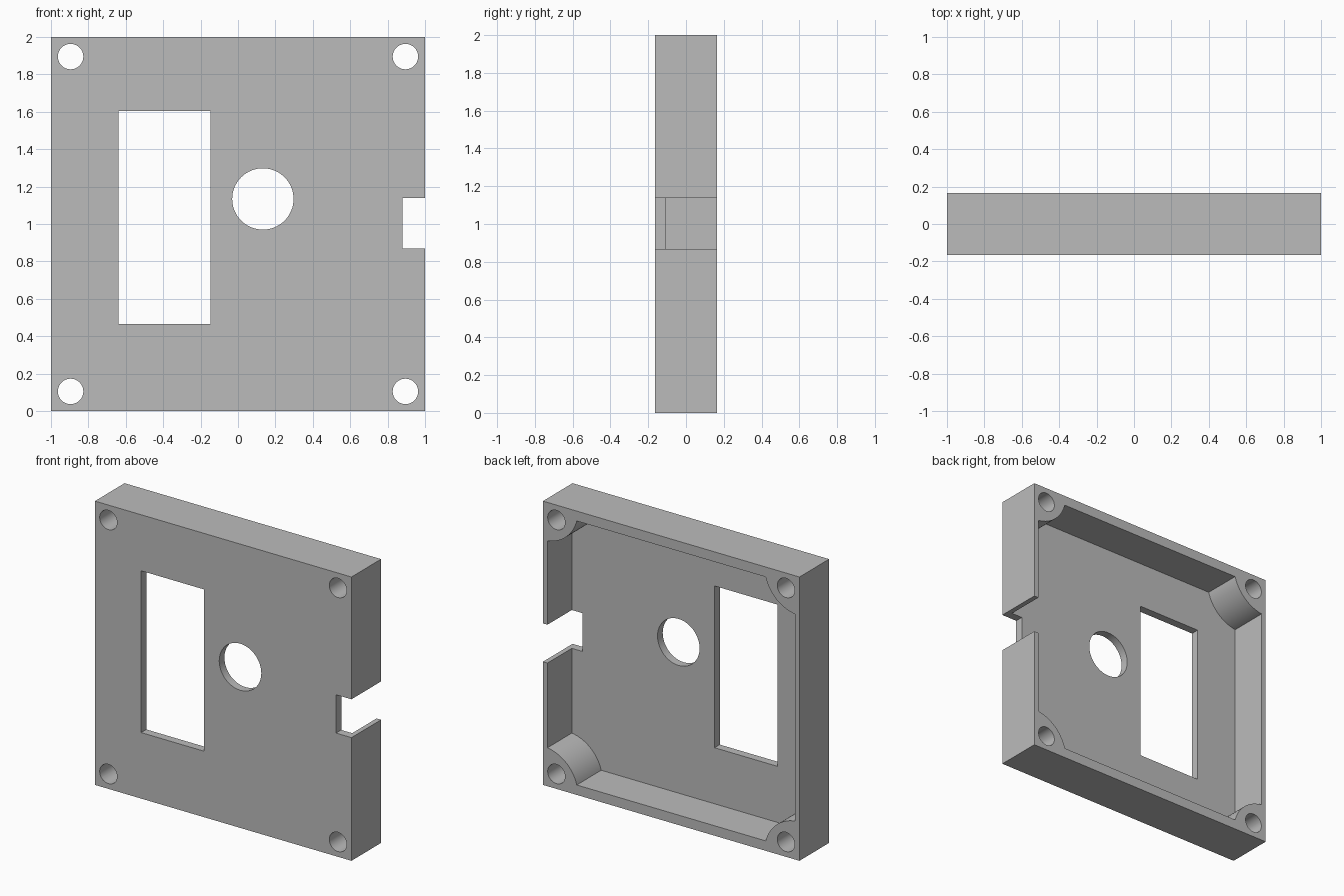
import bpy
import bmesh
from math import sin, cos, asin, acos, tau

if "Cube" in bpy.data.objects:
    bpy.data.objects.remove(bpy.data.objects["Cube"], do_unlink=True)

HALF = 0.165         # half of the case depth
FLOOR = -0.107       # inner face of the front panel
SIDE, END = 0.035, 0.07   # wall thickness: sides, top and bottom
BOSS = 0.273         # corner boss radius
HOLE = 0.105         # screw hole inset from the edges

grey = bpy.data.materials.new("plain grey")
grey.use_nodes = True
grey.diffuse_color = (0.5, 0.5, 0.5, 1)
grey.node_tree.nodes["Principled BSDF"].inputs["Base Color"].default_value = (0.5, 0.5, 0.5, 1)


def prism(name, outline, y0, y1):
    """Extrude an x-z outline from y0 to y1."""
    bm = bmesh.new()
    face = bm.faces.new([bm.verts.new((x, y0, z)) for x, z in outline])
    new = bmesh.ops.extrude_face_region(bm, geom=[face])["geom"]
    verts = [v for v in new if isinstance(v, bmesh.types.BMVert)]
    bmesh.ops.translate(bm, verts=verts, vec=(0, y1 - y0, 0))
    bmesh.ops.recalc_face_normals(bm, faces=bm.faces)
    mesh = bpy.data.meshes.new(name)
    bm.to_mesh(mesh)
    bm.free()
    mesh.materials.append(grey)
    obj = bpy.data.objects.new(name, mesh)
    bpy.context.collection.objects.link(obj)
    return obj


def rect(x0, x1, z0, z1):
    return [(x0, z0), (x1, z0), (x1, z1), (x0, z1)]


def circle(x, z, r, n=64):
    return [(x + r * cos(tau * i / n), z + r * sin(tau * i / n)) for i in range(n)]


def pocket_outline(n=20):
    """Inner cavity: a rectangle with a quarter-round boss left in each corner."""
    t0, t1 = asin(END / BOSS), acos(SIDE / BOSS)
    points = []
    for sx, sz in ((1, -1), (1, 1), (-1, 1), (-1, -1)):
        angles = [t0 + (t1 - t0) * i / n for i in range(n + 1)]
        if sx * sz > 0:
            angles.reverse()
        points += [(sx * (1 - BOSS * cos(t)), 1 + sz * (1 - BOSS * sin(t))) for t in angles]
    return points


# Case body
case = prism("case_shell", rect(-1, 1, 0, 2), -HALF, HALF)

# Cavity open to the back, then the openings cut right through
through = (-HALF - 0.1, HALF + 0.1)
cutters = [
    prism("cavity_cutter", pocket_outline(), FLOOR, HALF + 0.1),
    prism("window_cutter", rect(-0.64, -0.148, 0.465, 1.605), *through),
    prism("round_opening_cutter", circle(0.133, 1.134, 0.164), *through),
    prism("cable_notch_cutter", rect(0.88, 1.1, 0.868, 1.138), *through),
]
for sx in (-1, 1):
    for sz in (-1, 1):
        cutters.append(prism("screw_hole_cutter",
                             circle(sx * (1 - HOLE), 1 + sz * (1 - HOLE), 0.068, 40), *through))

bpy.ops.object.select_all(action="DESELECT")
case.select_set(True)
bpy.context.view_layer.objects.active = case
for cutter in cutters:
    cutter.hide_render = True
    mod = case.modifiers.new(cutter.name, "BOOLEAN")
    mod.operation = "DIFFERENCE"
    mod.solver = "EXACT"
    mod.object = cutter
    bpy.ops.object.modifier_apply(modifier=mod.name)
    bpy.data.objects.remove(cutter, do_unlink=True)

# Smooth round walls, keep the other edges crisp
bpy.ops.object.shade_smooth_by_angle(angle=0.5)
